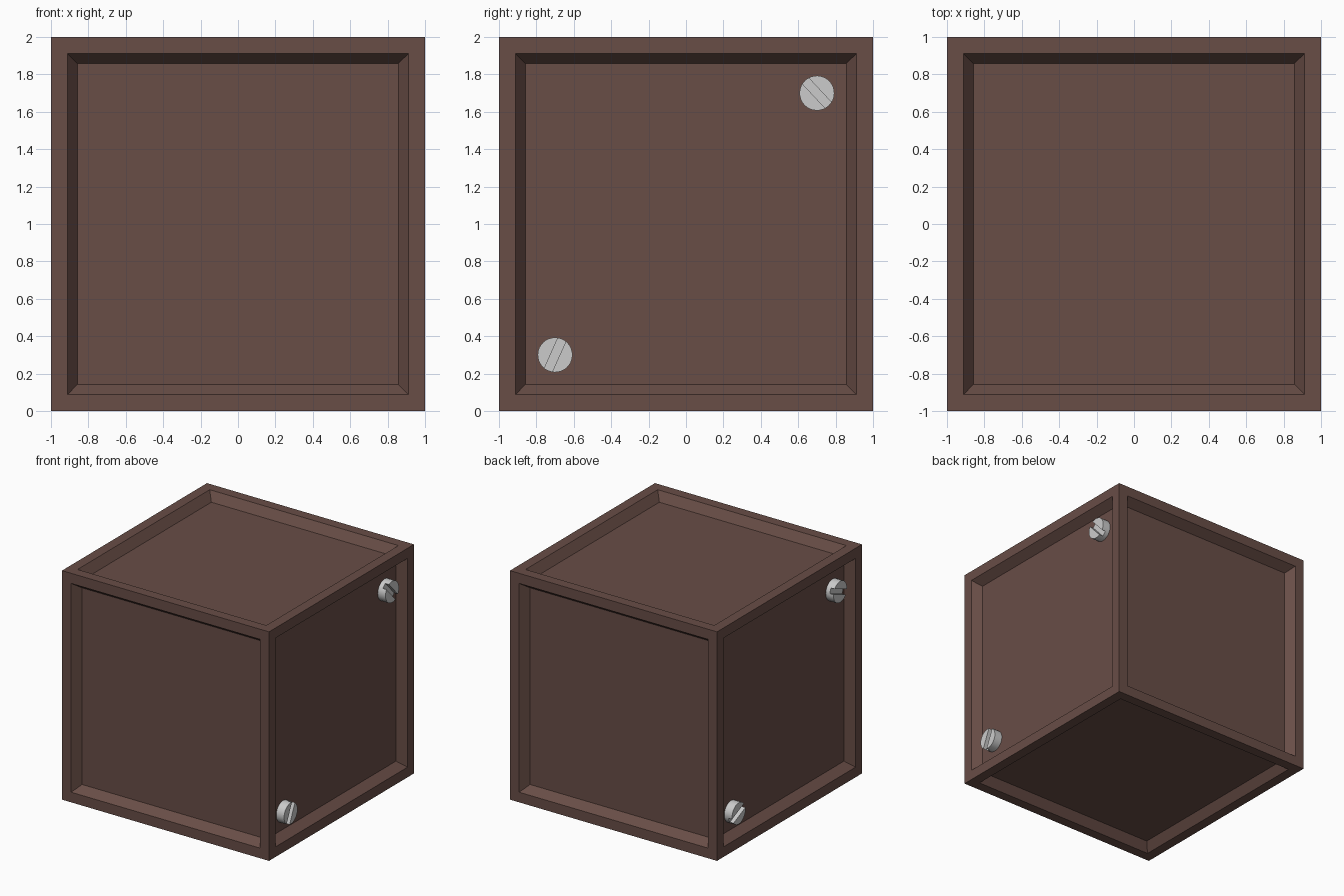
import bpy, bmesh
from math import radians
from mathutils import Matrix, Vector

if "Cube" in bpy.data.objects:
    bpy.data.objects.remove(bpy.data.objects["Cube"])

PANEL = 0.925   # distance of the sunken panels from the centre


def make_object(name, bm):
    bmesh.ops.recalc_face_normals(bm, faces=bm.faces)
    mesh = bpy.data.meshes.new(name)
    bm.to_mesh(mesh)
    bm.free()
    obj = bpy.data.objects.new(name, mesh)
    bpy.context.collection.objects.link(obj)
    return obj


# Box: cube with a frame and a bevelled, sunken panel on every side
bm = bmesh.new()
bmesh.ops.create_cube(bm, size=2, matrix=Matrix.Translation((0, 0, 1)))
sides = bm.faces[:]
bmesh.ops.inset_individual(bm, faces=sides, thickness=0.125)
bmesh.ops.inset_individual(bm, faces=sides, thickness=0.075, depth=-(1 - PANEL))
box = make_object("box", bm)
wood = bpy.data.materials.new("dark_brown")
wood.diffuse_color = (0.14, 0.075, 0.062, 1)
wood.use_nodes = True
wood.node_tree.nodes["Principled BSDF"].inputs["Base Color"].default_value = wood.diffuse_color
box.data.materials.append(wood)


def screw(name, side, u, z, angle, radius=0.093, slot=0.023, base=0.04, top=0.035):
    """Slotted screw head on the +x (side=1) or -x (side=-1) panel."""
    bm = bmesh.new()
    bmesh.ops.create_circle(bm, cap_ends=True, segments=32, radius=radius)
    for y in (-slot, slot):
        bmesh.ops.bisect_plane(bm, geom=bm.verts[:] + bm.edges[:] + bm.faces[:],
                               plane_co=(0, y, 0), plane_no=(0, 1, 0))
    # raise the whole disc, then only the two halves beside the slot
    faces = bm.faces[:]
    for height in (base, top):
        new = bmesh.ops.extrude_face_region(bm, geom=faces)["geom"]
        verts = [g for g in new if isinstance(g, bmesh.types.BMVert)]
        bmesh.ops.translate(bm, verts=verts, vec=(0, 0, height))
        faces = [g for g in new if isinstance(g, bmesh.types.BMFace)
                 and abs(g.calc_center_median().y) > slot]
    obj = make_object(name, bm)
    frame = Matrix(((0, 0, side), (side, 0, 0), (0, 1, 0))).to_4x4()
    place = Matrix.Translation(Vector((side * PANEL, side * u, z)))
    obj.matrix_world = place @ frame @ Matrix.Rotation(radians(angle), 4, 'Z')
    bpy.ops.object.select_all(action='DESELECT')
    obj.select_set(True)
    bpy.context.view_layer.objects.active = obj
    bpy.ops.object.shade_smooth_by_angle(angle=radians(30))


# Screws: two in opposite corners of the right and left panels
screw("right_upper_screw", 1, 0.7, 1.7, -47)
screw("right_lower_screw", 1, -0.7, 0.3, 66)
screw("left_upper_screw", -1, 0.7, 1.7, -21)
screw("left_lower_screw", -1, -0.7, 0.3, 25)
